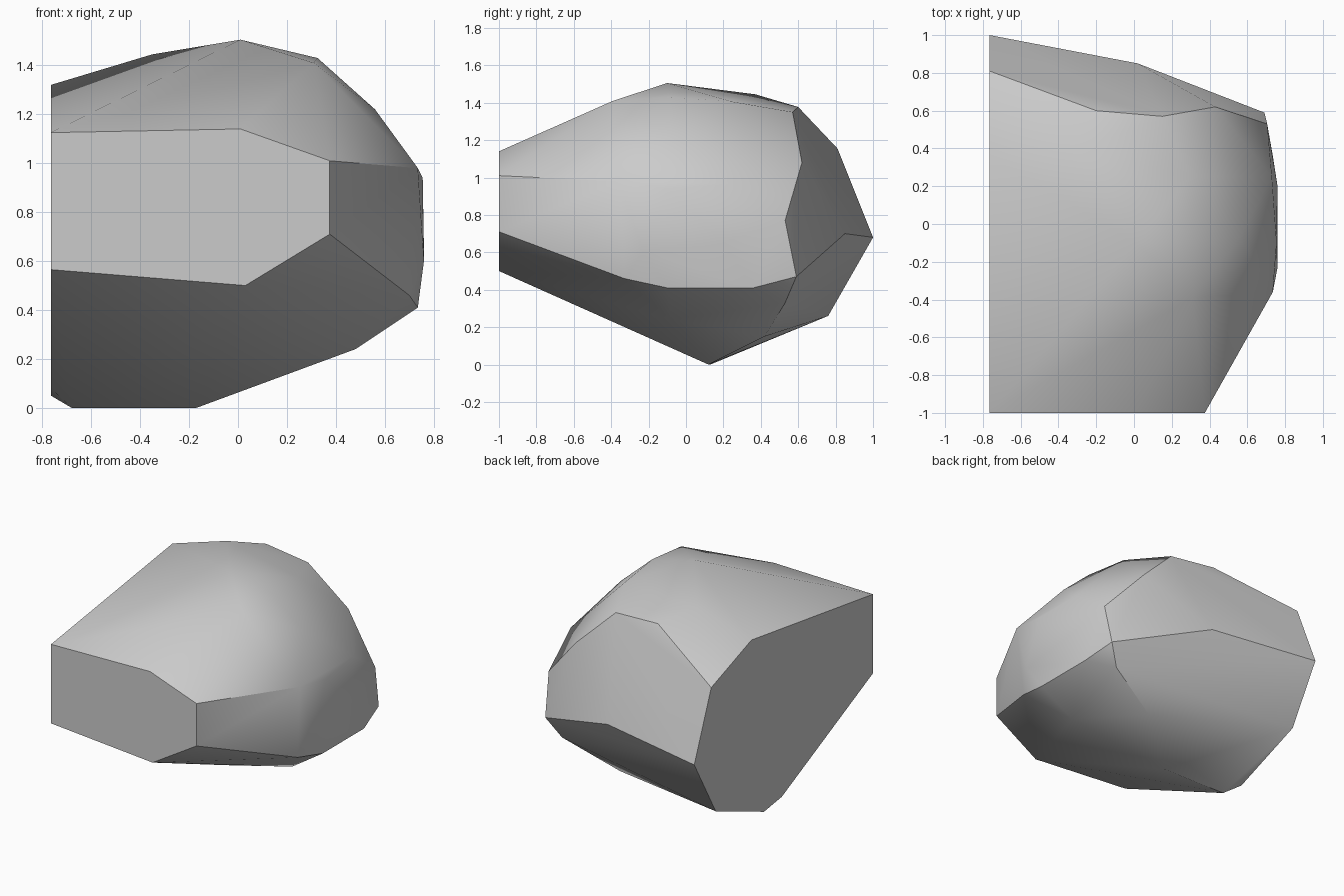
import bpy
import bmesh
import math

default_cube = bpy.data.objects.get("Cube")
if default_cube:
    bpy.data.objects.remove(default_cube, do_unlink=True)

LEFT_CUT_X = -0.765
FRONT_CUT_Y = -1.0

# Flat side cut, as (y, z)
side_cut = [(-1, 1.125), (0.36, 1.32), (0.81, 1.155), (1, 0.68),
            (0.76, 0.26), (0.22, 0.05), (0.02, 0.08), (-1, 0.565)]

# Flat front cut, as (x, z)
front_cut = [(0.01, 1.14), (0.375, 1.01), (0.375, 0.71), (0.03, 0.5)]

# Rounded crown
crown = [(0.01, -0.1, 1.505), (-0.35, 0.37, 1.445), (-0.2, 0.6, 1.377),
         (0.15, 0.57, 1.35), (0.3, 0.25, 1.405), (0.325, -0.09, 1.43),
         (0.31, -0.39, 1.41), (0.56, -0.07, 1.22), (0.43, 0.62, 1.08)]

# Widest band around the far side and back
flank = [(0.735, -0.36, 0.98), (0.755, -0.1, 0.94), (0.73, 0.25, 0.965),
         (0.705, 0.53, 0.77), (0.76, 0.2, 0.65), (0.76, -0.23, 0.6),
         (0.02, 0.85, 0.7)]

# Lower ridge and underside
underside = [(0.7, -0.33, 0.46), (0.735, -0.1, 0.41), (0.735, 0.36, 0.41),
             (0.69, 0.59, 0.47), (0.6, 0.53, 0.33), (0.48, -0.08, 0.24),
             (0.22, 0.42, 0.15), (-0.17, 0.12, 0), (-0.68, 0.13, 0)]


def make_material(name, colour):
    material = bpy.data.materials.new(name)
    material.use_nodes = True
    material.diffuse_color = colour
    shader = next(n for n in material.node_tree.nodes
                  if n.type == "BSDF_PRINCIPLED")
    shader.inputs["Base Color"].default_value = colour
    return material


def make_boulder(name, corners, material):
    """Wrap the corners in a faceted convex skin."""
    bm = bmesh.new()
    for corner in corners:
        bm.verts.new(corner)
    hull = bmesh.ops.convex_hull(bm, input=list(bm.verts))
    spare = set(hull["geom_interior"]) | set(hull["geom_unused"])
    bmesh.ops.delete(bm, geom=[v for v in spare
                               if isinstance(v, bmesh.types.BMVert)],
                     context="VERTS")
    # Merge the triangles of the flat cuts into single faces
    bmesh.ops.dissolve_limit(bm, angle_limit=math.radians(1),
                             verts=list(bm.verts), edges=list(bm.edges))
    bmesh.ops.recalc_face_normals(bm, faces=list(bm.faces))

    mesh = bpy.data.meshes.new(name)
    bm.to_mesh(mesh)
    bm.free()
    mesh.materials.append(material)
    boulder = bpy.data.objects.new(name, mesh)
    bpy.context.collection.objects.link(boulder)
    return boulder


corners = [(LEFT_CUT_X, y, z) for y, z in side_cut]
corners += [(x, FRONT_CUT_Y, z) for x, z in front_cut]
corners += crown + flank + underside

stone_grey = make_material("stone_grey", (0.6, 0.6, 0.6, 1))
boulder = make_boulder("boulder", corners, stone_grey)

# Soft facets, with crisp edges around the cuts
bpy.ops.object.select_all(action="DESELECT")
boulder.select_set(True)
bpy.context.view_layer.objects.active = boulder
bpy.ops.object.shade_smooth_by_angle(angle=math.radians(35))
